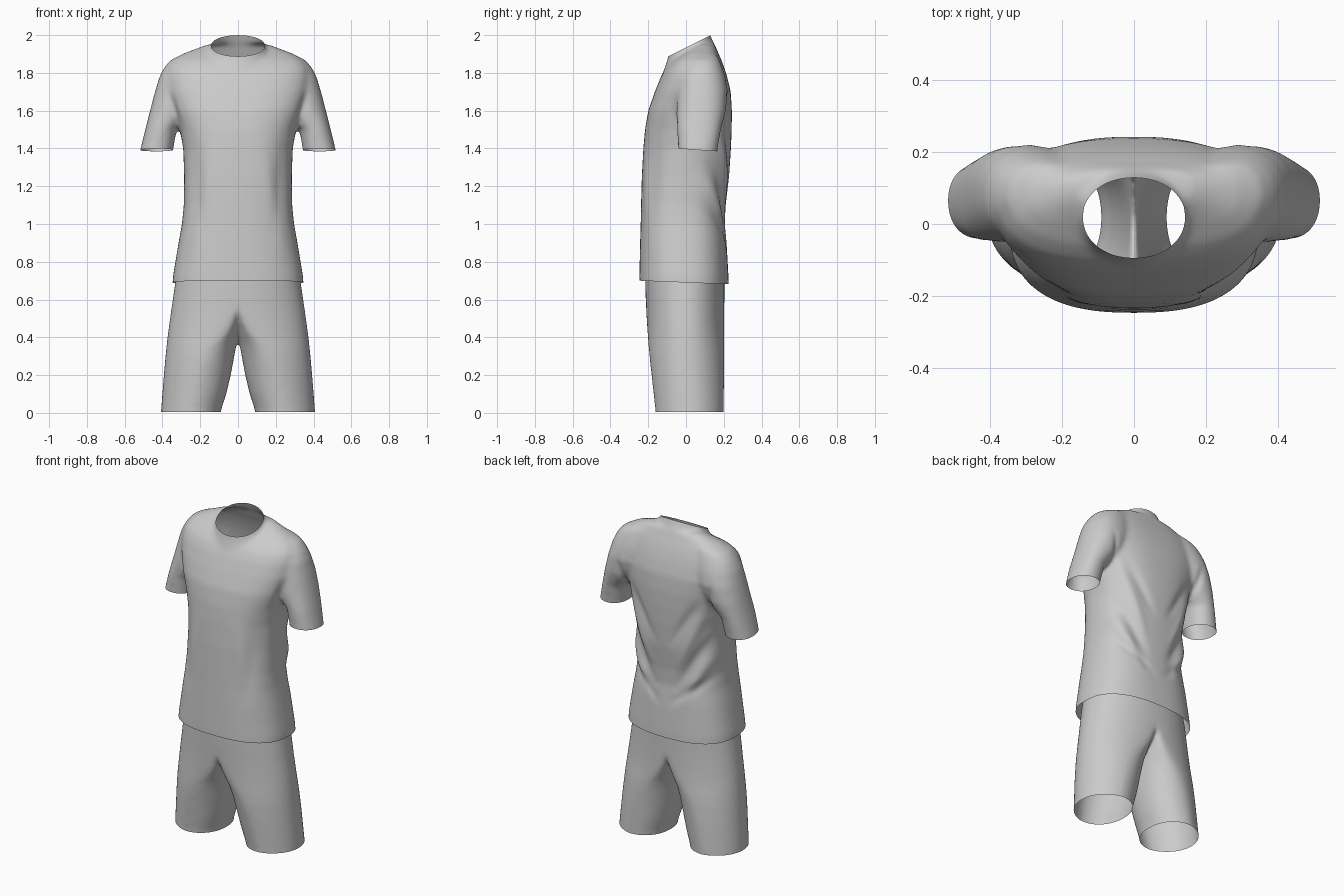
import bpy, bmesh, math
from mathutils import Vector

cube = bpy.data.objects.get("Cube")
if cube:
    bpy.data.objects.remove(cube)

fabric = bpy.data.materials.new("grey_fabric")
fabric.use_nodes = True
GREY = (0.6, 0.6, 0.6, 1)
fabric.diffuse_color = GREY
fabric.node_tree.nodes["Principled BSDF"].inputs["Base Color"].default_value = GREY

SIDES = 72


def skin_rings(bm, rings):
    """Closed tube through rings of points."""
    loops = [[bm.verts.new(p) for p in ring] for ring in rings]
    for low, high in zip(loops, loops[1:]):
        for i in range(SIDES):
            j = (i + 1) % SIDES
            bm.faces.new((low[i], low[j], high[j], high[i]))
    bm.faces.new(loops[0][::-1])
    bm.faces.new(loops[-1])


def outline(power):
    """Unit rounded outline."""
    for i in range(SIDES):
        a = 2 * math.pi * i / SIDES
        c, s = math.cos(a), math.sin(a)
        yield (math.copysign(abs(c) ** (2 / power), c),
               math.copysign(abs(s) ** (2 / power), s))


def loft(bm, rings, power, side=1):
    """Level rounded rings: z, x min, x max, y min, y max."""
    skin_rings(bm, [[(side * ((x0 + x1) + u * (x1 - x0)) / 2,
                      ((y0 + y1) + v * (y1 - y0)) / 2, z)
                     for u, v in outline(power)] for z, x0, x1, y0, y1 in rings])


def loft_leg(bm, rings, side):
    """Rings that change from half a hip outline (split 0) to a round leg (split 1)."""
    points = []
    for z, x0, x1, y0, y1, split in rings:
        ring = []
        for u, v in outline(2.15):
            hip_x = x1 * u if u >= 0 else -0.02
            leg_x = ((x0 + x1) + u * (x1 - x0)) / 2
            x = hip_x + (leg_x - hip_x) * split
            taper = 1 - 0.16 * split * max(u, 0)
            ring.append((side * x, ((y0 + y1) + v * taper * (y1 - y0)) / 2, z))
        points.append(ring)
    skin_rings(bm, points)


def centred(rings):
    """Rings given as z, half width, y min, y max."""
    return [(z, -w, w, y0, y1) for z, w, y0, y1 in rings]


def fused(name, bm):
    """Melt overlapping tubes into one soft skin."""
    bmesh.ops.recalc_face_normals(bm, faces=bm.faces)
    mesh = bpy.data.meshes.new(name)
    bm.to_mesh(mesh)
    bm.free()
    ob = bpy.data.objects.new(name, mesh)
    bpy.context.collection.objects.link(ob)
    remesh = ob.modifiers.new("fuse", 'REMESH')
    remesh.mode = 'VOXEL'
    remesh.voxel_size = 0.011
    smooth = ob.modifiers.new("soften", 'SMOOTH')
    smooth.factor = 0.5
    smooth.iterations = 18
    graph = bpy.context.evaluated_depsgraph_get()
    skin = bpy.data.meshes.new_from_object(ob.evaluated_get(graph))
    ob.modifiers.clear()
    ob.data = skin
    out = bmesh.new()
    out.from_mesh(skin)
    return ob, out


def cut(bm, point, normal, keep=lambda c: True):
    """Open the skin along a plane, only where keep allows it."""
    faces = [f for f in bm.faces if keep(f.calc_center_median())]
    geom = set(faces)
    for f in faces:
        geom.update(f.verts)
        geom.update(f.edges)
    bmesh.ops.bisect_plane(bm, geom=list(geom), plane_co=point,
                           plane_no=normal, clear_outer=True)


def crease(bm, folds, facing):
    """Push soft ridges and valleys along mirrored lines: x, z, x, z, width, height."""
    bm.normal_update()
    moves = []
    for v in bm.verts:
        if v.normal.y * facing < 0.1:
            continue
        p, total = Vector((abs(v.co.x), v.co.z)), 0
        for xa, za, xb, zb, width, height in folds:
            a, d = Vector((xa, za)), Vector((xb - xa, zb - za))
            t = max(0, min(1, (p - a).dot(d) / d.length_squared))
            gap = (p - a - d * t).length
            total += height * math.exp(-(gap / width) ** 2) * (0.3 + math.sin(math.pi * t))
        moves.append((v, v.normal * total * min(1, abs(v.normal.y) * 2)))
    for v, move in moves:
        v.co += move


def finish(ob, bm):
    bm.to_mesh(ob.data)
    bm.free()
    ob.data.materials.clear()
    ob.data.materials.append(fabric)
    for poly in ob.data.polygons:
        poly.use_smooth = True
        poly.material_index = 0


# Shirt: body, neck and two sleeves
body = centred([
    (0.62, .350, -.247, .228), (0.72, .345, -.247, .225),
    (0.90, .315, -.243, .215), (1.00, .297, -.24, .205),
    (1.10, .287, -.238, .210), (1.25, .285, -.234, .228),
    (1.40, .290, -.226, .238), (1.50, .308, -.217, .242),
    (1.60, .345, -.20, .243), (1.70, .375, -.165, .237),
    (1.78, .38, -.133, .218), (1.83, .37, -.105, .202),
    (1.87, .34, -.065, .187), (1.90, .295, -.02, .173),
    (1.925, .23, .015, .163), (1.95, .165, .05, .152)])
neck = centred([
    (1.70, .24, -.15, .215), (1.80, .215, -.123, .203), (1.86, .185, -.101, .187),
    (1.90, .160, -.092, .170), (1.95, .140, -.085, .150),
    (2.00, .130, -.08, .129), (2.09, .126, -.07, .095)])
sleeve = [
    (1.33, .352, .53, -.04, .16), (1.40, .342, .516, -.042, .168),
    (1.50, .325, .491, -.046, .185), (1.60, .23, .466, -.052, .212),
    (1.70, .16, .440, -.054, .222), (1.78, .14, .416, -.046, .208),
    (1.83, .14, .390, -.025, .192), (1.87, .14, .355, 0, .176),
    (1.90, .14, .29, .02, .16)]
bm = bmesh.new()
loft(bm, body, 2.5)
loft(bm, neck, 2.05)
for side in (1, -1):
    loft(bm, sleeve, 2.2, side)
shirt, bm = fused("shirt", bm)

# Draped folds on the back and the front
crease(bm, [
    (.27, 1.55, .10, 1.15, .028, .008), (.22, 1.55, .06, 1.28, .028, -.008),
    (.28, 1.35, .08, 1.00, .030, -.011), (.27, 1.22, .12, .93, .028, .010),
    (.27, 1.08, .05, .90, .028, -.008), (.32, 1.70, .28, 1.50, .02, -.008)], 1)
crease(bm, [
    (.24, 1.45, .20, .95, .04, -.006), (.13, 1.40, .24, .85, .04, .004),
    (.36, 1.68, .31, 1.50, .018, -.008)], -1)

cut(bm, (0, 0, .69), (0, -.04, -1))
cut(bm, (0, .13, 2.0), (0, -.5, 1))
cut(bm, (.43, .06, 1.392), (0, -.07, -1),
    lambda c: abs(c.x) > .318 and 1.2 < c.z < 1.45)
finish(shirt, bm)

# Shorts: two legs that meet as hips
leg = [
    (-.06, .10, .412, -.16, .20, 1), (.02, .088, .407, -.163, .20, 1),
    (.10, .062, .401, -.172, .201, 1), (.20, .04, .393, -.183, .202, .97),
    (.30, .026, .384, -.194, .203, .86), (.36, .02, .378, -.199, .203, .72),
    (.42, .01, .371, -.204, .203, .5), (.48, 0, .363, -.208, .203, .3),
    (.55, 0, .353, -.211, .203, .13), (.62, 0, .343, -.214, .203, .03),
    (.70, 0, .331, -.216, .203, 0), (.80, 0, .308, -.214, .197, 0),
    (1.0, 0, .265, -.20, .18, 0)]
bm = bmesh.new()
for side in (1, -1):
    loft_leg(bm, leg, side)
shorts, bm = fused("shorts", bm)
cut(bm, (0, 0, .004), (0, 0, -1))
cut(bm, (0, 0, .92), (0, 0, 1))
finish(shorts, bm)
